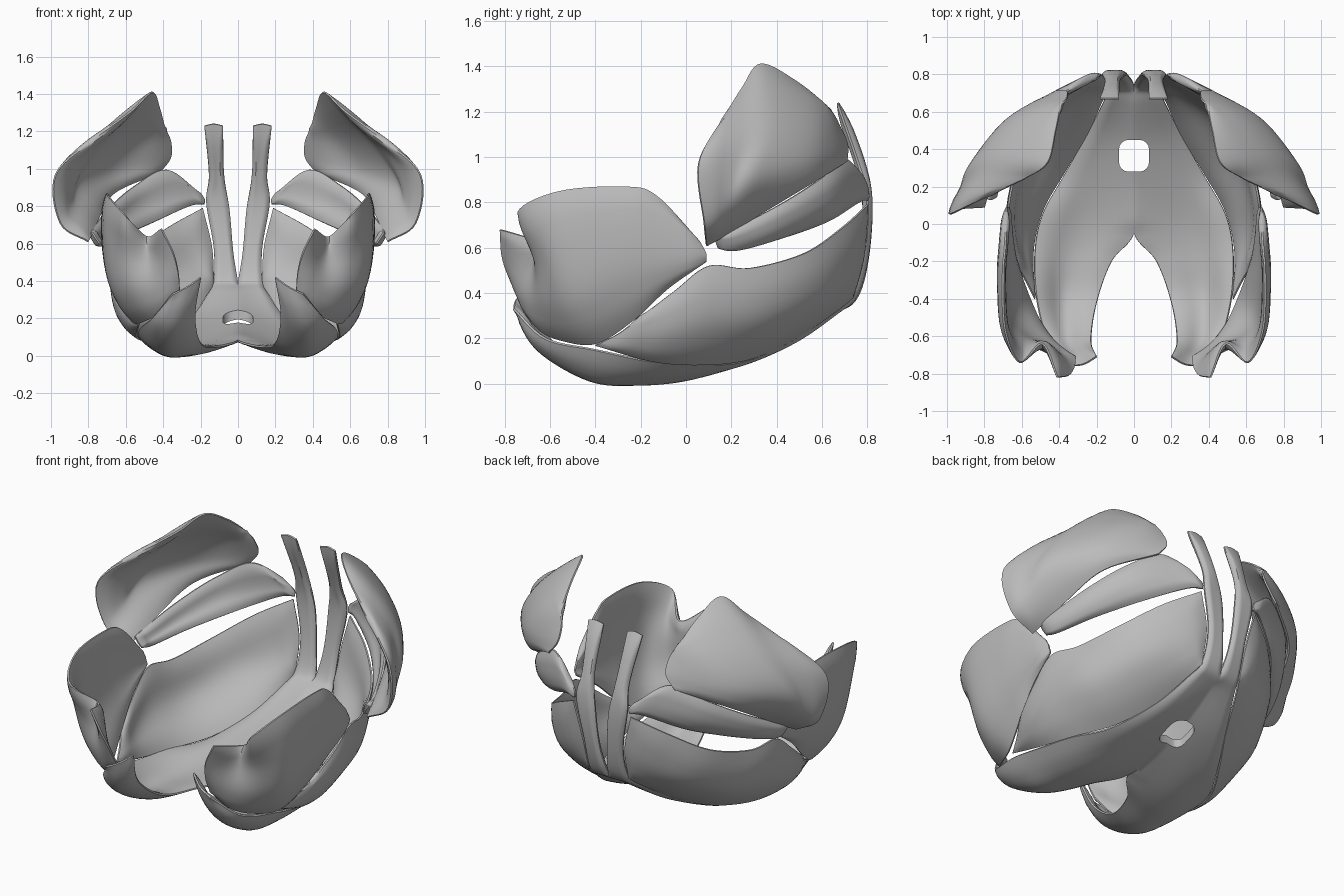
import bpy, bmesh

if "Cube" in bpy.data.objects:
    bpy.data.objects.remove(bpy.data.objects["Cube"])

grey = bpy.data.materials.new("plain grey")
grey.diffuse_color = (0.5, 0.5, 0.5, 1)
grey.use_nodes = True
grey.node_tree.nodes["Principled BSDF"].inputs["Base Color"].default_value = grey.diffuse_color


def spline(pts, steps):
    """Smooth curve through the points."""
    p = [tuple(2 * a - b for a, b in zip(pts[0], pts[1]))] + list(pts)
    p.append(tuple(2 * a - b for a, b in zip(pts[-1], pts[-2])))
    out = []
    for i in range(1, len(p) - 2):
        for k in range(steps):
            t = k / steps
            out.append(tuple(
                0.5 * (2 * b + (c - a) * t + (2 * a - 5 * b + 4 * c - d) * t * t
                       + (3 * b - a - 3 * c + d) * t ** 3)
                for a, b, c, d in zip(*p[i - 1:i + 3])))
    out.append(tuple(pts[-1]))
    return out


def shell(name, rows, thick=0.045, steps=7):
    """Curved plate through a control grid, mirrored over x = 0, thin at the rim."""
    lines = [spline(r, steps) for r in rows]
    grid = list(zip(*[spline(c, steps) for c in zip(*lines)]))
    bm = bmesh.new()
    for side in (1, -1):
        vs = [[bm.verts.new((side * max(0, x), y, z)) for x, y, z in line]
              for line in grid]
        for a, b in zip(vs, vs[1:]):
            for i in range(len(a) - 1):
                quad = (a[i], a[i + 1], b[i + 1], b[i])
                bm.faces.new(quad if side > 0 else quad[::-1])
    bmesh.ops.remove_doubles(bm, verts=bm.verts, dist=0.0008)
    bmesh.ops.recalc_face_normals(bm, faces=bm.faces)
    bm.verts.index_update()
    # rings of vertices counted inwards from the rim
    ring = {v.index: 0 for v in bm.verts if v.is_boundary}
    bm.verts.ensure_lookup_table()
    for level in (1, 2):
        for i in [i for i, r in ring.items() if r == level - 1]:
            for e in bm.verts[i].link_edges:
                ring.setdefault(e.other_vert(bm.verts[i]).index, level)
    me = bpy.data.meshes.new(name)
    bm.to_mesh(me)
    bm.free()
    me.materials.append(grey)
    ob = bpy.data.objects.new(name, me)
    bpy.context.collection.objects.link(ob)
    group = ob.vertex_groups.new(name="thickness")
    for v in me.vertices:
        group.add([v.index], (0, 0.5, 0.8, 1)[ring.get(v.index, 3)], 'REPLACE')
    sol = ob.modifiers.new("thickness", 'SOLIDIFY')
    sol.thickness = thick
    sol.offset = 0
    sol.vertex_group = group.name
    sol.thickness_vertex_group = 0.2
    return ob


def smooth(ob):
    bpy.ops.object.select_all(action='DESELECT')
    ob.select_set(True)
    bpy.context.view_layer.objects.active = ob
    for m in list(ob.modifiers):
        bpy.ops.object.modifier_apply(modifier=m.name)
    bpy.ops.object.shade_smooth_by_angle(angle=0.6)


# Floor plate with forked front, sweeping up into two rear prongs
base = shell("floor_plate_with_prongs", [
    [(.20, -.71, .42), (.27, -.75, .37), (.35, -.76, .33)],
    [(.23, -.62, .22), (.35, -.65, .17), (.46, -.62, .20)],
    [(.20, -.42, .07), (.38, -.42, .035), (.52, -.40, .15)],
    [(.12, -.20, .05), (.35, -.20, .016), (.53, -.15, .10)],
    [(0, -.05, .08), (.28, 0, .035), (.49, .05, .09)],
    [(0, .20, .13), (.20, .22, .10), (.38, .25, .10)],
    [(0, .45, .22), (.13, .46, .20), (.25, .48, .20)],
    [(0, .65, .33), (.08, .66, .33), (.16, .66, .33)],
    [(0, .74, .39), (.07, .74, .40), (.13, .735, .40)],
    [(.025, .785, .55), (.075, .785, .57), (.13, .785, .58)],
    [(.045, .80, .78), (.11, .80, .80), (.17, .80, .82)],
    [(.075, .765, .97), (.11, .77, .97), (.155, .76, .97)],
    [(.08, .67, 1.23), (.13, .67, 1.24), (.18, .67, 1.23)],
])

# Rounded square hole through the floor plate
bpy.ops.mesh.primitive_cube_add(size=1, location=(0, .365, .2))
cutter = bpy.context.object
cutter.name = "hole_cutter"
cutter.scale = (.16, .17, .5)
cutter.hide_render = True
bev = cutter.modifiers.new("round", 'BEVEL')
bev.width = .05
bev.segments = 4
bpy.ops.object.transform_apply(location=False, rotation=False, scale=True)
cut = base.modifiers.new("hole", 'BOOLEAN')
cut.operation = 'DIFFERENCE'
cut.object = cutter
cut.solver = 'EXACT'
smooth(base)
bpy.data.objects.remove(cutter)

# Lower side panels, front to back, bottom edge to top edge
smooth(shell("lower_side_panels", [
    [(.53, -.40, .17), (.58, -.30, .22), (.63, -.22, .28)],
    [(.54, -.15, .10), (.63, -.10, .23), (.665, -.05, .41)],
    [(.49, .07, .085), (.63, .10, .28), (.67, .10, .52)],
    [(.37, .28, .11), (.56, .33, .29), (.63, .28, .51)],
    [(.25, .48, .20), (.42, .57, .38), (.53, .52, .575)],
    [(.17, .66, .32), (.27, .71, .48), (.37, .69, .69)],
    [(.13, .735, .38), (.14, .785, .58), (.19, .80, .79)],
]))

# Front cheek plates with a scalloped front edge
smooth(shell("cheek_plates", [
    [(.31, -.71, .34), (.32, -.77, .45), (.35, -.81, .56), (.41, -.82, .68)],
    [(.40, -.65, .24), (.44, -.68, .38), (.46, -.66, .52), (.49, -.64, .64)],
    [(.49, -.54, .19), (.57, -.60, .36), (.60, -.64, .56), (.61, -.74, .76)],
    [(.56, -.39, .18), (.66, -.48, .38), (.69, -.54, .62), (.69, -.56, .85)],
    [(.62, -.22, .29), (.69, -.27, .48), (.71, -.28, .68), (.70, -.27, .87)],
    [(.65, -.08, .42), (.69, -.08, .53), (.70, -.10, .67), (.69, -.13, .83)],
    [(.67, .09, .54), (.68, .09, .565), (.68, .085, .585), (.68, .06, .63)],
]))

# Upper wing plates, back to front, lower edge to upper edge
smooth(shell("upper_wing_plates", [
    [(.42, .71, .98), (.36, .71, 1.06), (.36, .67, 1.15), (.39, .64, 1.21)],
    [(.66, .53, .87), (.66, .55, 1.0), (.55, .56, 1.16), (.42, .49, 1.33)],
    [(.74, .32, .745), (.86, .31, .92), (.72, .38, 1.14), (.46, .33, 1.41)],
    [(.77, .20, .67), (.91, .18, .81), (.83, .23, 1.07), (.57, .25, 1.31)],
    [(.80, .09, .61), (.95, .08, .71), (.975, .055, .97), (.76, .16, 1.17)],
]))

# Narrow bands beneath the wings, back to front
smooth(shell("middle_bands", [
    [(.18, .80, .81), (.18, .80, .84), (.20, .79, .87)],
    [(.26, .76, .80), (.30, .75, .88), (.38, .70, .995)],
    [(.45, .62, .715), (.52, .62, .80), (.55, .60, .91)],
    [(.62, .41, .64), (.67, .42, .70), (.68, .43, .80)],
    [(.72, .22, .59), (.75, .23, .63), (.77, .22, .69)],
    [(.74, .14, .60), (.76, .13, .63), (.78, .13, .66)],
]))
